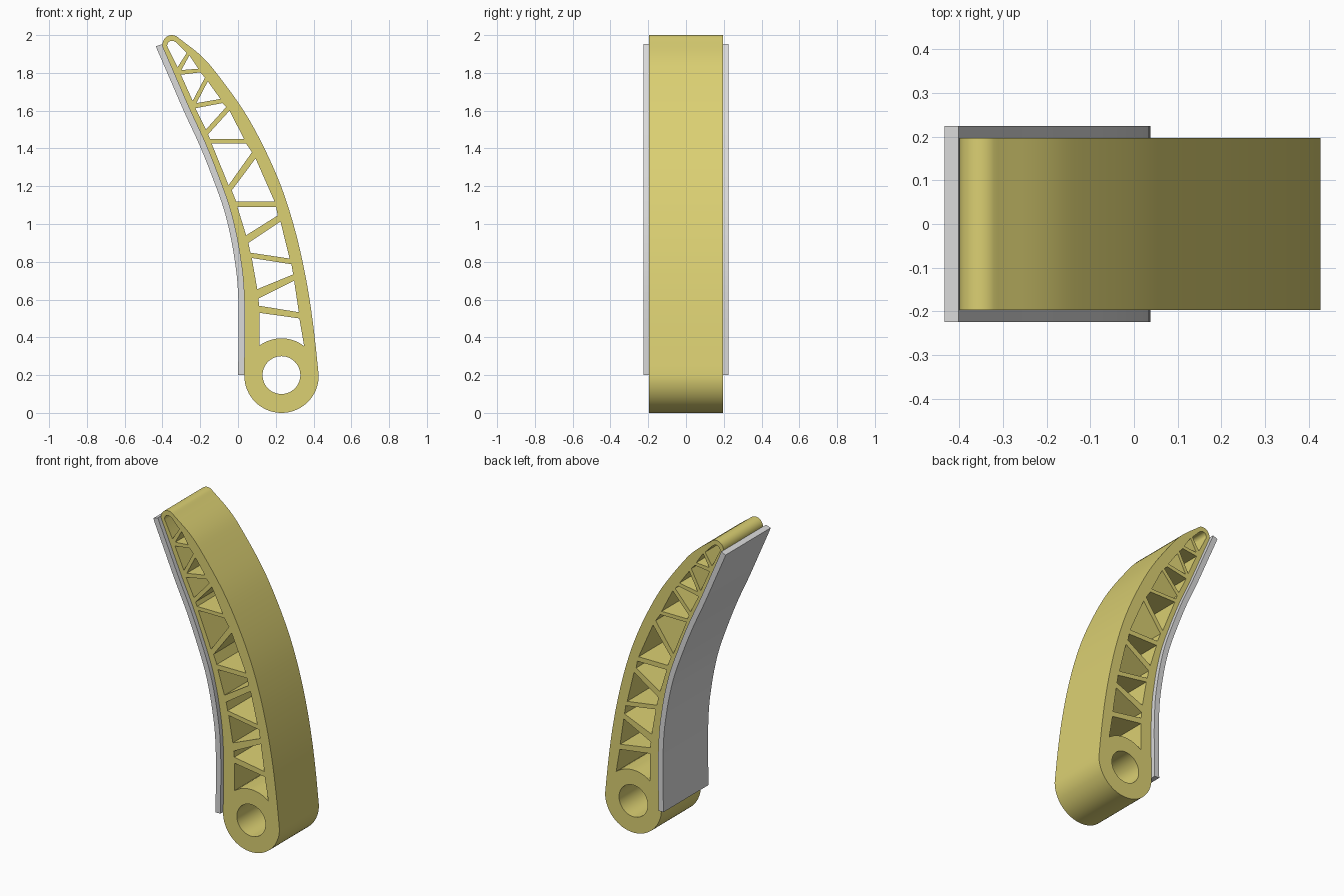
import bpy, bmesh, math
from mathutils import Vector

if "Cube" in bpy.data.objects:
    bpy.data.objects.remove(bpy.data.objects["Cube"])


def material(name, rgb):
    m = bpy.data.materials.new(name)
    m.diffuse_color = (*rgb, 1)
    m.use_nodes = True
    m.node_tree.nodes["Principled BSDF"].inputs["Base Color"].default_value = m.diffuse_color
    return m


def arc(cx, cz, r, a0, a1, n):
    return [Vector((cx + r * math.cos(math.radians(a0 + (a1 - a0) * i / n)),
                    cz + r * math.sin(math.radians(a0 + (a1 - a0) * i / n))))
            for i in range(n + 1)]


def smooth(pts, n=4):
    """Catmull-Rom curve through the points."""
    p = [Vector(q) for q in pts]
    p = [2 * p[0] - p[1]] + p + [2 * p[-1] - p[-2]]
    out = []
    for a, b, c, d in zip(p, p[1:], p[2:], p[3:]):
        for i in range(n):
            t = i / n
            out.append(0.5 * (2 * b + (c - a) * t + (2 * a - 5 * b + 4 * c - d) * t * t
                              + (3 * b - a - 3 * c + d) * t ** 3))
    return out + [p[-2]]


def extruded(name, loops, half_depth, mat):
    """Filled x-z profile (first loop outside, others holes) extruded along y."""
    cu = bpy.data.curves.new(name, 'CURVE')
    cu.dimensions = '2D'
    cu.fill_mode = 'BOTH'
    cu.extrude = half_depth
    for loop in loops:
        s = cu.splines.new('POLY')
        s.points.add(len(loop) - 1)
        for pt, co in zip(s.points, loop):
            pt.co = (co[0], co[1], 0, 1)
        s.use_cyclic_u = True
    ob = bpy.data.objects.new(name, cu)
    bpy.context.collection.objects.link(ob)
    ob.rotation_euler.x = math.pi / 2
    bpy.ops.object.select_all(action='DESELECT')
    ob.select_set(True)
    bpy.context.view_layer.objects.active = ob
    bpy.ops.object.convert(target='MESH')
    ob = bpy.context.object
    bpy.ops.object.transform_apply(location=False, rotation=True, scale=False)
    bm = bmesh.new()
    bm.from_mesh(ob.data)
    bmesh.ops.remove_doubles(bm, verts=bm.verts, dist=0.0005)
    bmesh.ops.recalc_face_normals(bm, faces=bm.faces)
    bm.to_mesh(ob.data)
    bm.free()
    ob.data.materials.clear()
    ob.data.materials.append(mat)
    bpy.ops.object.shade_smooth_by_angle(angle=math.radians(20))
    return ob


yellow = material("mustard yellow", (0.71, 0.63, 0.17))
grey = material("light grey", (0.70, 0.70, 0.70))

# Concave and convex edges of the arm, both from bottom to top
inner = smooth([(0.034, 0.2), (0.037, 0.38), (0.037, 0.55), (0.03, 0.7), (0.015, 0.82),
                (-0.008, 0.95), (-0.043, 1.09), (-0.1, 1.25), (-0.172, 1.43),
                (-0.255, 1.61), (-0.333, 1.79), (-0.396, 1.935)])
outer = smooth([(0.427, 0.2), (0.406, 0.4), (0.379, 0.6), (0.342, 0.8), (0.293, 1.0),
                (0.228, 1.2), (0.14, 1.4), (0.03, 1.6), (-0.115, 1.8), (-0.2, 1.895),
                (-0.312, 1.983)])
tip = arc(-0.35, 1.95, 0.05, 55, 185, 12)
base = arc(0.2305, 0.197, 0.197, 180, 360, 32)
outline = base[1:-1] + outer + tip + inner[::-1]

# Pivot bore and truss openings
holes = [
    arc(0.23, 0.2, 0.1, 0, 360, 48)[:-1],
    arc(0.23, 0.2, 0.195, 127, 52, 10) + [(0.325, 0.5), (0.113, 0.53)],
    [(0.112, 0.567), (0.108, 0.605), (0.297, 0.7), (0.322, 0.533)],
    [(0.102, 0.655), (0.292, 0.733), (0.283, 0.787), (0.073, 0.82)],
    [(0.066, 0.848), (0.055, 0.9), (0.225, 1.013), (0.273, 0.817)],
    [(0.043, 0.94), (0.21, 1.045), (0.202, 1.09), (-0.003, 1.09)],
    [(-0.01, 1.12), (-0.033, 1.178), (0.093, 1.347), (0.193, 1.12)],
    [(-0.05, 1.205), (0.074, 1.38), (0.042, 1.427), (-0.14, 1.427)],
    [(-0.148, 1.45), (-0.158, 1.475), (-0.045, 1.6), (0.032, 1.45)],
    [(-0.17, 1.5), (-0.062, 1.62), (-0.083, 1.64), (-0.225, 1.613)],
    [(-0.22, 1.64), (-0.16, 1.755), (-0.093, 1.662)],
    [(-0.24, 1.652), (-0.175, 1.775), (-0.2, 1.803), (-0.302, 1.79)],
    [(-0.3, 1.815), (-0.257, 1.893), (-0.21, 1.822)],
    [(-0.32, 1.83), (-0.272, 1.905), (-0.325, 1.96)] + arc(-0.35, 1.945, 0.025, 60, 200, 8),
]
extruded("truss_arm", [outline] + holes, 0.197, yellow)

# Curved pad covering the concave edge, slightly wider than the arm
face = inner + [Vector((-0.402, 1.952))]
back = []
for i, p in enumerate(face):
    d = (face[min(i + 1, len(face) - 1)] - face[max(i - 1, 0)]).normalized()
    back.append(p + Vector((-d.y, d.x)) * 0.034)
extruded("contact_pad", [face + back[::-1]], 0.225, grey)
